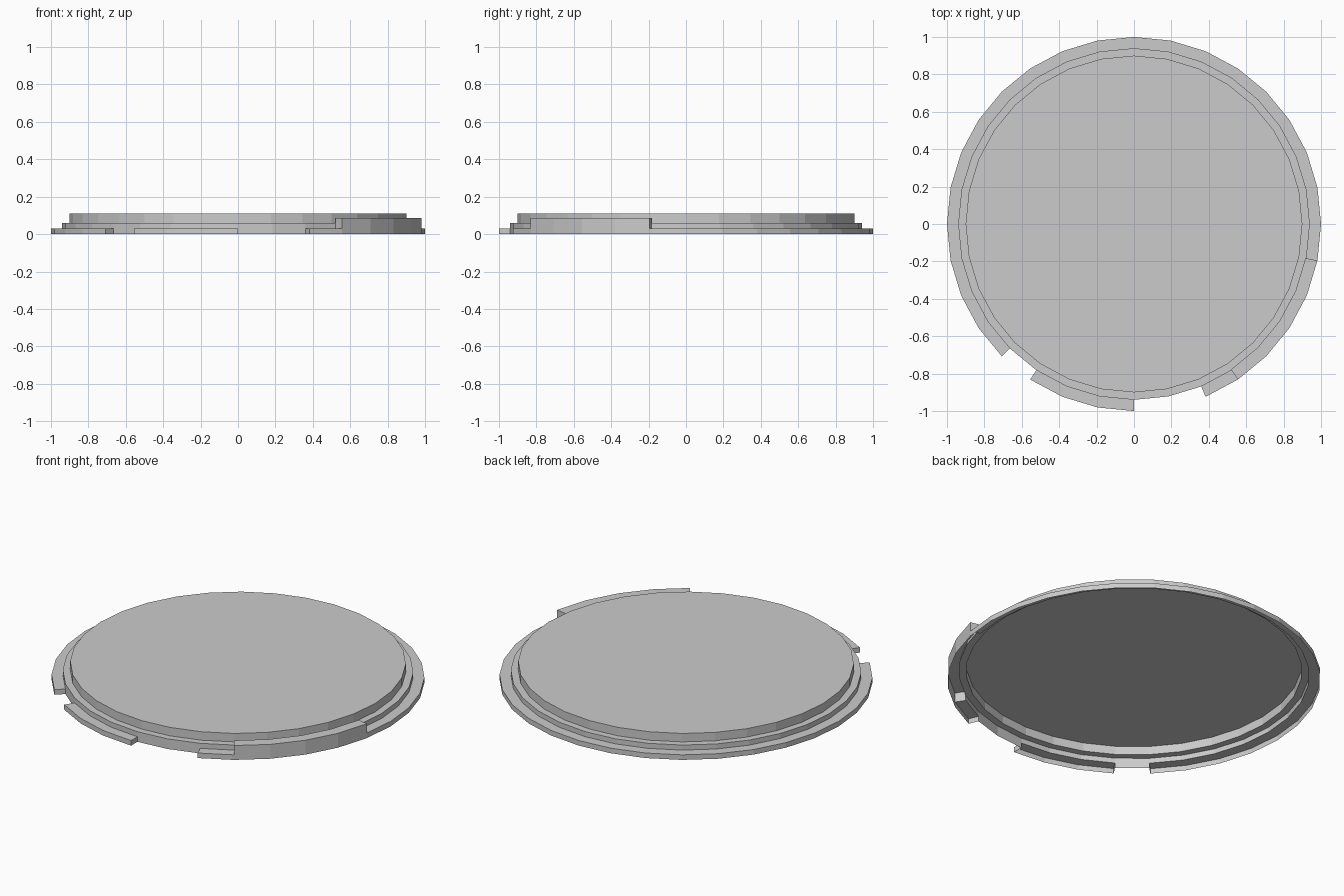
import bpy, bmesh, math
from mathutils import Vector

if "Cube" in bpy.data.objects:
    bpy.data.objects.remove(bpy.data.objects["Cube"])

SIDES = 32
STEP = math.tau / SIDES
GAPS = {20, 24, 25}            # sectors with no flange
TALL = {27, 28, 29, 30}        # sectors with the raised grip

# Rim profiles as (radius, height), running outward and down
LOW_P = [(0.94, 0.06), (0.94, 0.03), (1.0, 0.03), (1.0, 0.0)]
TALL_P = [(0.935, 0.06), (0.935, 0.085), (1.0, 0.085), (1.0, 0.0)]
GAP_P = [(0.94, 0.06), (0.94, 0.0)]
TOP_P = [(0.9, 0.11), (0.9, 0.06), (0.94, 0.06)]


def at(i, p):
    a = i * STEP
    return Vector((p[0] * math.cos(a), p[0] * math.sin(a), p[1]))


def face(bm, pts):
    bm.faces.new([bm.verts.new(p) for p in pts])


def sector(bm, i, profile):
    for p, q in zip(profile, profile[1:]):
        face(bm, [at(i, p), at(i, q), at(i + 1, q), at(i + 1, p)])


def end_cap(bm, i, z0, z1, flip):
    pts = [at(i, (0.94, z0)), at(i, (1.0, z0)), at(i, (1.0, z1)), at(i, (0.94, z1))]
    face(bm, pts[::-1] if flip else pts)


def finish(bm, name):
    bmesh.ops.remove_doubles(bm, verts=bm.verts[:], dist=0.0005)
    me = bpy.data.meshes.new(name)
    bm.to_mesh(me)
    bm.free()
    ob = bpy.data.objects.new(name, me)
    bpy.context.collection.objects.link(ob)


# Lid top: flat disc with a stepped shoulder, open underneath
bm = bmesh.new()
face(bm, [at(i, TOP_P[0]) for i in range(SIDES)])
for i in range(SIDES):
    sector(bm, i, TOP_P)
finish(bm, "lid_top")

# Rim: thin flange with notches and one raised section
bm = bmesh.new()


def kind(i):
    i %= SIDES
    return "gap" if i in GAPS else "tall" if i in TALL else "low"


HEIGHT = {"gap": 0.0, "low": 0.03, "tall": 0.085}
PROFILE = {"gap": GAP_P, "low": LOW_P, "tall": TALL_P}
for i in range(SIDES):
    sector(bm, i, PROFILE[kind(i)])
    before, after = HEIGHT[kind(i - 1)], HEIGHT[kind(i)]
    if before != after:
        end_cap(bm, i, min(before, after), max(before, after), before > after)
finish(bm, "lid_rim")
